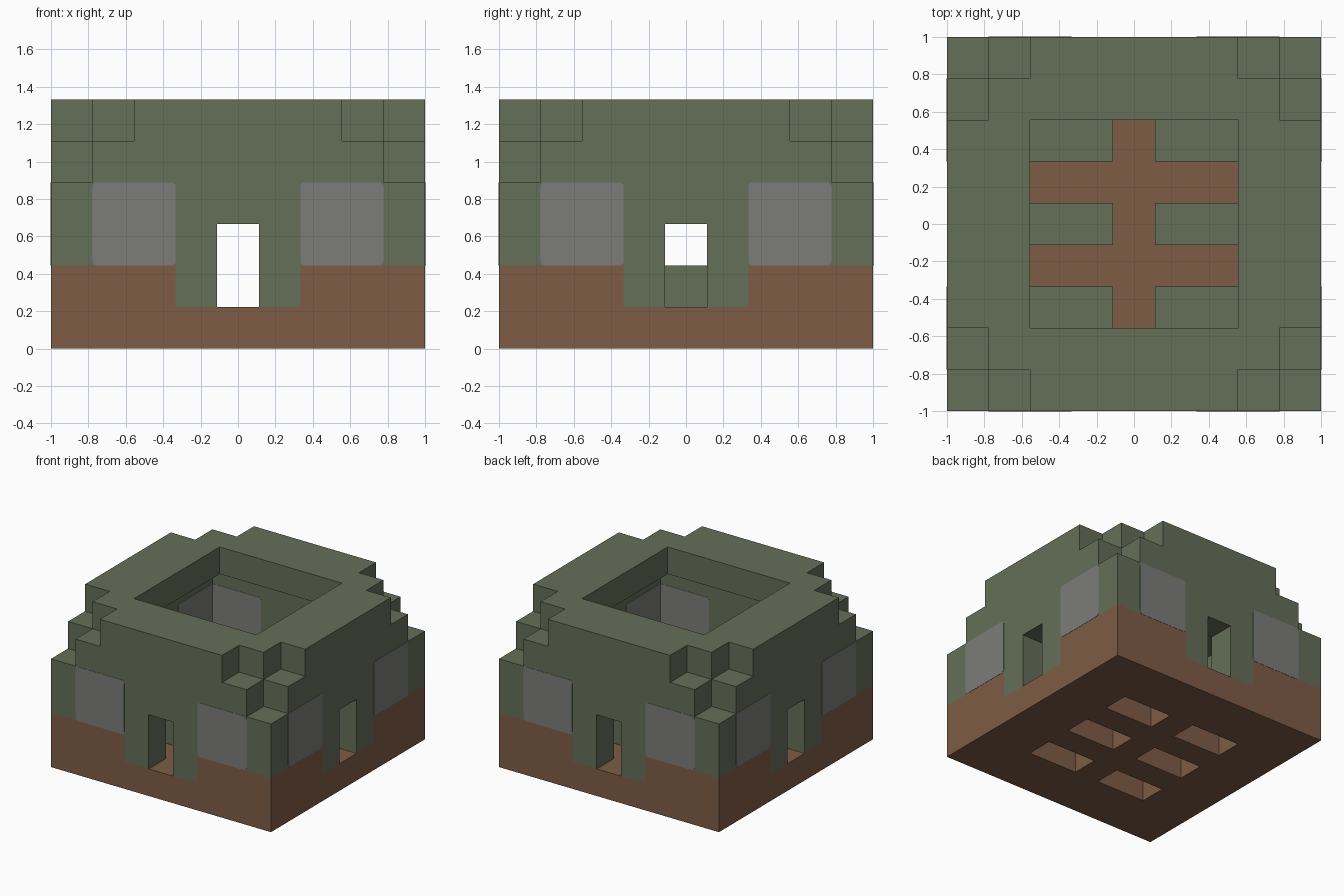
import bpy, bmesh, math
from mathutils import Matrix

cube = bpy.data.objects.get("Cube")
if cube:
    bpy.data.objects.remove(cube, do_unlink=True)

# One block of the building grid
U = 2 / 9
DOOR, PANEL, HOLE, INNER, OUTER = U / 2, 1.5 * U, 2.5 * U, 3.5 * U, 1.0
FACING = Matrix.Rotation(math.pi / 2, 4, 'X')   # stands a flat outline up, facing -y


def material(name, rgb):
    m = bpy.data.materials.new(name)
    m.use_nodes = True
    m.diffuse_color = (*rgb, 1)
    m.node_tree.nodes["Principled BSDF"].inputs["Base Color"].default_value = (*rgb, 1)
    return m


GREEN = material("moss green", (0.130, 0.156, 0.098))
BROWN = material("clay brown", (0.209, 0.107, 0.061))
GREY = material("window grey", (0.202, 0.207, 0.195))


def prism(name, loops, low, high, mat, matrix=Matrix()):
    """Extrude an outline, with any further loops as holes."""
    bm = bmesh.new()
    caps = ([], [])
    for loop in loops:
        rings = [[bm.verts.new((x, y, z)) for x, y in loop] for z in (low, high)]
        n = len(loop)
        for i in range(n):
            j = (i + 1) % n
            bm.faces.new((rings[0][i], rings[0][j], rings[1][j], rings[1][i]))
            for cap, ring in zip(caps, rings):
                cap.append(bm.edges.get((ring[i], ring[j])))
    for cap in caps:
        bmesh.ops.triangle_fill(bm, edges=cap, use_beauty=True)
    bmesh.ops.dissolve_limit(bm, angle_limit=0.01, verts=bm.verts[:], edges=bm.edges[:])
    bmesh.ops.recalc_face_normals(bm, faces=bm.faces[:])
    bm.transform(matrix)
    mesh = bpy.data.meshes.new(name)
    bm.to_mesh(mesh)
    bm.free()
    mesh.materials.append(mat)
    obj = bpy.data.objects.new(name, mesh)
    bpy.context.collection.objects.link(obj)
    return obj


def rect(x0, x1, y0, y1):
    return [(x0, y0), (x1, y0), (x1, y1), (x0, y1)]


def rounded_rect(x0, x1, y0, y1, r, steps=4):
    points = []
    centres = rect(x0 + r, x1 - r, y0 + r, y1 - r)
    for quarter, (cx, cy) in enumerate(centres):
        for s in range(steps + 1):
            a = math.pi * (1 + quarter / 2 + s / steps / 2)
            points.append((cx + r * math.cos(a), cy + r * math.sin(a)))
    return points


def four_fold(corner):
    """Repeat a run of corner points around all four corners."""
    points, run = [], corner
    for _ in range(4):
        points += run
        run = [(-y, x) for x, y in run]
    return points


# Floor slab with six pits, each capped by a raised block
pits = [rect(*xs, (row - 0.5) * U, (row + 0.5) * U)
        for xs in ((-HOLE, -DOOR), (DOOR, HOLE)) for row in (-2, 0, 2)]
prism("floor_slab", [rect(-OUTER, OUTER, -OUTER, OUTER)] + pits, 0, U, BROWN)
for i, pit in enumerate(pits):
    prism(f"floor_block_{i + 1}", [pit], U, 2 * U, GREEN)

# Half of the wall elevation, mirrored around the doorway
half_wall = [(DOOR, 3 * U), (DOOR, U), (PANEL, U), (PANEL, 2 * U),
             (INNER, 2 * U), (INNER, 5 * U)]
wall_outline = half_wall + [(-x, z) for x, z in reversed(half_wall)]

# Brown lower course that wraps each corner
course = [(PANEL, INNER), (INNER, INNER), (INNER, PANEL),
          (OUTER, PANEL), (OUTER, OUTER), (PANEL, OUTER)]

SKIN = 0.002
for k, side in enumerate(("front", "left", "back", "right")):
    turn = Matrix.Rotation(k * math.pi / 2, 4, 'Z')
    prism(f"{side}_wall", [wall_outline], INNER, OUTER, GREEN, turn @ FACING)
    prism(f"{side}_lower_course", [course], U, 2 * U, BROWN, turn)
    prism(f"{side}_corner_post", [rect(INNER, OUTER, INNER, OUTER)],
          2 * U, 4 * U, GREEN, turn)
    # Window panes on both faces of the wall
    for end, (x0, x1) in (("a", (-INNER, -PANEL)), ("b", (PANEL, INNER))):
        pane = rounded_rect(x0, x1, 2 * U, 4 * U, 0.025)
        prism(f"{side}_outer_window_{end}", [pane], OUTER - SKIN, OUTER + SKIN,
              GREY, turn @ FACING)
        prism(f"{side}_inner_window_{end}", [pane], INNER - SKIN, INNER + SKIN,
              GREY, turn @ FACING)

# Roof ring with stepped corners and a square opening
stepped = [(OUTER, HOLE), (INNER, HOLE), (INNER, INNER), (HOLE, INNER), (HOLE, OUTER)]
prism("roof_ring", [four_fold(stepped), rect(-HOLE, HOLE, -HOLE, HOLE)],
      5 * U, 6 * U, GREEN)
